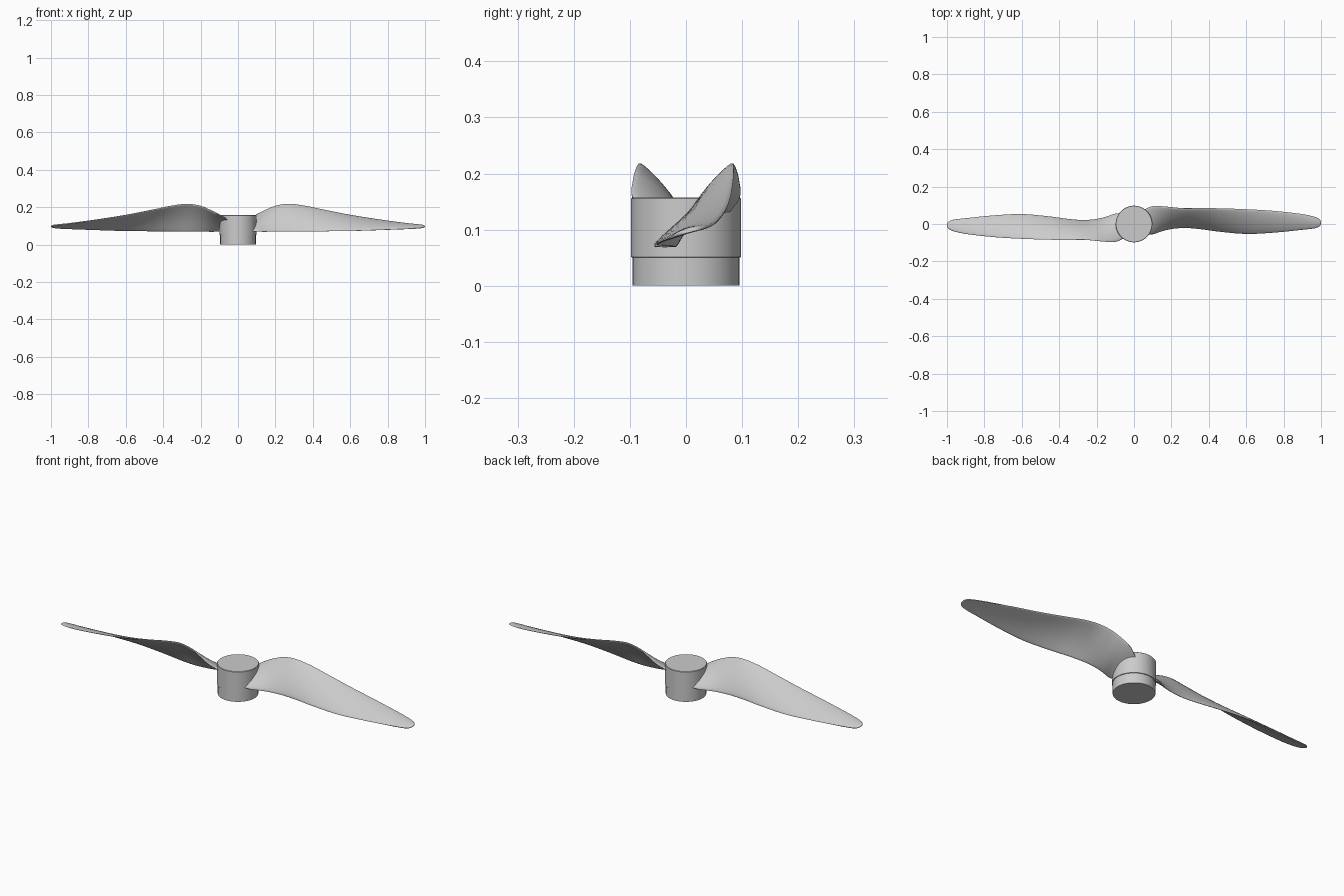
import bpy, bmesh, math
from mathutils import Matrix, Vector

cube = bpy.data.objects.get("Cube")
if cube:
    bpy.data.objects.remove(cube, do_unlink=True)

grey = bpy.data.materials.new("light grey plastic")
colour = (0.6, 0.6, 0.6, 1)
grey.use_nodes = True
grey.diffuse_color = colour
grey.node_tree.nodes["Principled BSDF"].inputs["Base Color"].default_value = colour


def add_object(name, bm, angle):
    bmesh.ops.recalc_face_normals(bm, faces=bm.faces)
    mesh = bpy.data.meshes.new(name)
    bm.to_mesh(mesh)
    bm.free()
    mesh.materials.append(grey)
    obj = bpy.data.objects.new(name, mesh)
    bpy.context.collection.objects.link(obj)
    bpy.ops.object.select_all(action="DESELECT")
    obj.select_set(True)
    bpy.context.view_layer.objects.active = obj
    bpy.ops.object.shade_smooth_by_angle(angle=math.radians(angle))
    return obj


def loft(bm, loops):
    """Skin a row of closed loops and cap both ends."""
    rings = [[bm.verts.new(p) for p in loop] for loop in loops]
    for a, b in zip(rings, rings[1:]):
        for i in range(len(a)):
            j = (i + 1) % len(a)
            bm.faces.new((a[i], a[j], b[j], b[i]))
    bm.faces.new(rings[0])
    bm.faces.new(rings[-1])


# Hub: a narrow collar below a slightly wider drum
def circle(radius, z, sides=64):
    return [(radius * math.cos(math.tau * i / sides),
             radius * math.sin(math.tau * i / sides), z) for i in range(sides)]


bm = bmesh.new()
loft(bm, [circle(r, z) for r, z in
          ((0.095, 0), (0.095, 0.05), (0.098, 0.051), (0.098, 0.155), (0.096, 0.157))])
add_object("hub", bm, 30)

# Blade stations: x, low edge y and z, high edge y and z, thickness
STATIONS = [Vector(s) for s in (
    (0.05, -0.055, 0.070, 0.075, 0.130, 0.016),
    (0.10, -0.055, 0.070, 0.096, 0.160, 0.016),
    (0.15, -0.038, 0.069, 0.095, 0.186, 0.015),
    (0.20, -0.026, 0.069, 0.090, 0.207, 0.014),
    (0.27, -0.020, 0.069, 0.084, 0.218, 0.013),
    (0.35, -0.026, 0.070, 0.085, 0.209, 0.013),
    (0.45, -0.040, 0.071, 0.084, 0.188, 0.012),
    (0.60, -0.053, 0.073, 0.079, 0.158, 0.012),
    (0.75, -0.046, 0.078, 0.070, 0.134, 0.011),
    (0.90, -0.031, 0.084, 0.053, 0.113, 0.011),
    (0.96, -0.024, 0.087, 0.040, 0.106, 0.011),
    (0.985, -0.017, 0.090, 0.030, 0.103, 0.010),
    (0.996, -0.008, 0.093, 0.020, 0.100, 0.008),
    (1.00, 0.002, 0.095, 0.010, 0.097, 0.003))]


def smooth_stations(points, steps):
    """Pass a smooth curve through the stations."""
    out = []
    for i in range(len(points) - 1):
        p, q = points[i], points[i + 1]
        before, after = points[max(i - 1, 0)], points[min(i + 2, len(points) - 1)]
        span = q[0] - p[0]
        m0 = (q - before) * (span / (q[0] - before[0]))
        m1 = (after - p) * (span / (after[0] - p[0]))
        for k in range(steps):
            t = k / steps
            out.append(p * (2*t**3 - 3*t**2 + 1) + m0 * (t**3 - 2*t**2 + t)
                       + q * (3*t**2 - 2*t**3) + m1 * (t**3 - t**2))
    return out + [points[-1]]


def section(station, count=28):
    """Thin cambered section with rounded edges."""
    x, ly, lz, hy, hz, thick = station
    low, high = Vector((x, ly, lz)), Vector((x, hy, hz))
    chord = high - low
    normal = Vector((0, -chord.z, chord.y)).normalized()
    loop = []
    for i in range(count):
        a = math.tau * i / count
        u = (1 - math.cos(a)) / 2
        half = math.copysign(abs(math.sin(a)) ** 0.6, math.sin(a)) * thick / 2
        camber = 0.05 * chord.length * 4 * u * (1 - u)
        loop.append(low + chord * u + normal * (half + camber))
    return loop


# Two blades, half a turn apart
for name, turn in (("left_blade", 0), ("right_blade", math.pi)):
    bm = bmesh.new()
    loft(bm, [section(s) for s in smooth_stations(STATIONS, 5)])
    bm.transform(Matrix.Rotation(turn, 4, "Z"))
    add_object(name, bm, 50)
